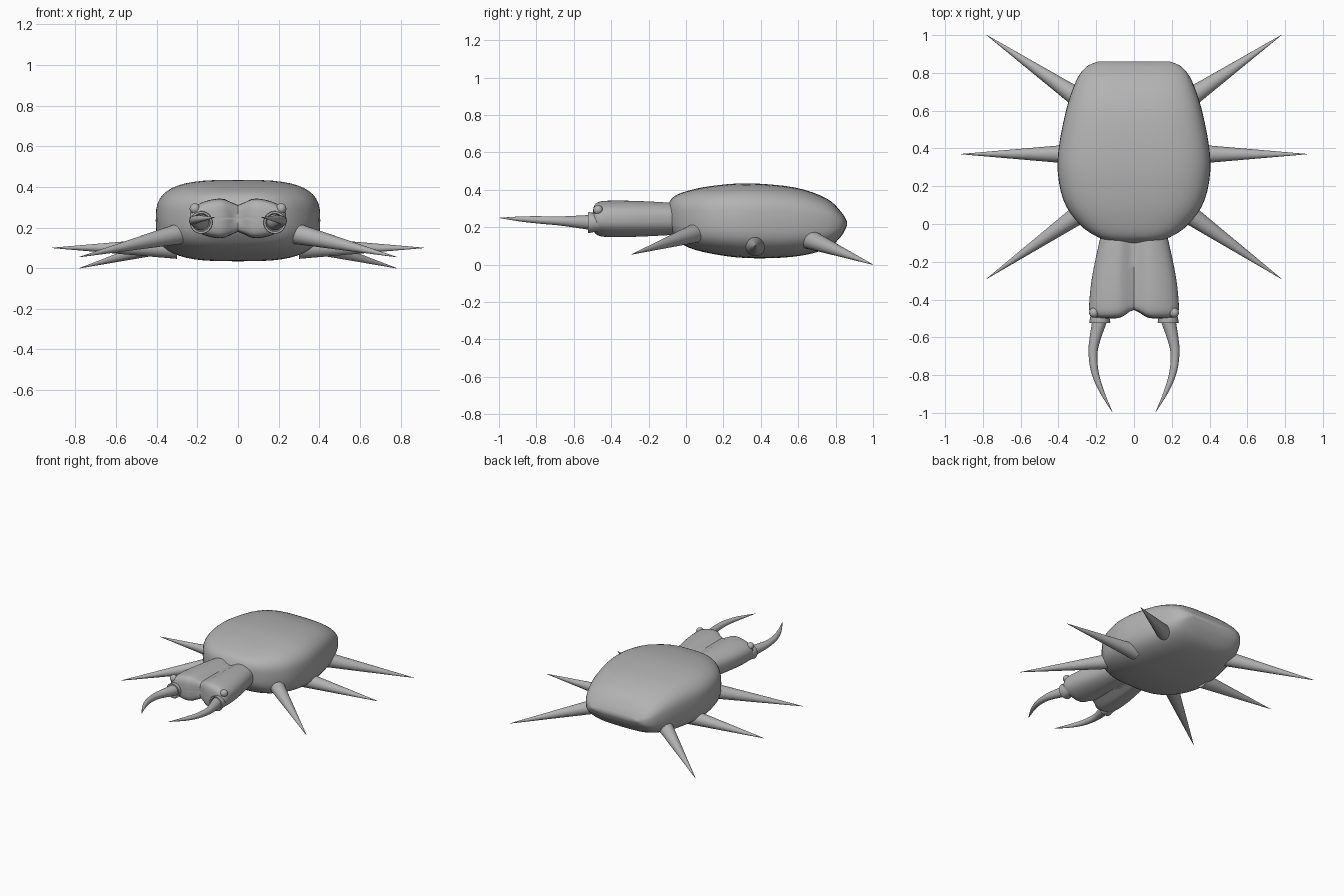
import bpy, bmesh, math
from mathutils import Vector

if "Cube" in bpy.data.objects:
    bpy.data.objects.remove(bpy.data.objects["Cube"])

grey = bpy.data.materials.new("plain grey")
grey.use_nodes = True
COLOR = (0.45, 0.45, 0.45, 1)
grey.diffuse_color = COLOR
grey.node_tree.nodes["Principled BSDF"].inputs["Base Color"].default_value = COLOR


def finish(name, bm, angle=40):
    bmesh.ops.recalc_face_normals(bm, faces=bm.faces[:])
    mesh = bpy.data.meshes.new(name)
    bm.to_mesh(mesh)
    bm.free()
    mesh.materials.append(grey)
    obj = bpy.data.objects.new(name, mesh)
    bpy.context.collection.objects.link(obj)
    bpy.ops.object.select_all(action='DESELECT')
    obj.select_set(True)
    bpy.context.view_layer.objects.active = obj
    bpy.ops.object.shade_smooth_by_angle(angle=math.radians(angle))
    return obj


def spline(rows, steps):
    """Catmull-Rom interpolation through rows of numbers."""
    out = []
    for i in range(len(rows) - 1):
        p0, p1 = rows[max(i - 1, 0)], rows[i]
        p2, p3 = rows[i + 1], rows[min(i + 2, len(rows) - 1)]
        for s in range(steps):
            t = s / steps
            out.append([b + 0.5 * t * (c - a + t * (2*a - 5*b + 4*c - d + t * (3*(b - c) + d - a)))
                        for a, b, c, d in zip(p0, p1, p2, p3)])
    return out + [rows[-1]]


def power(v, n):
    return math.copysign(abs(v) ** (2 / n), v)


def loft(name, rows, n=2, steps=4, sides=48, warp=None):
    """Rows are (y, centre x, centre z, half width, half height)."""
    bm = bmesh.new()
    rings = []
    for y, cx, cz, hw, hh in spline(rows, steps):
        ring = []
        for k in range(sides):
            a = 2 * math.pi * k / sides
            p = Vector((cx + hw * power(math.cos(a), n), y, cz + hh * power(math.sin(a), n)))
            ring.append(bm.verts.new(warp(p, cz) if warp else p))
        rings.append(ring)
    for a, b in zip(rings, rings[1:]):
        for k in range(sides):
            j = (k + 1) % sides
            bm.faces.new((a[k], a[j], b[j], b[k]))
    bm.faces.new(rings[0])
    bm.faces.new(rings[-1])
    return finish(name, bm)


# Body: rounded shell with a flat wedge at the rear
body = [(-0.10, 0.26, 0.09, 0.05), (-0.07, 0.26, 0.19, 0.10), (0.0, 0.245, 0.29, 0.147),
        (0.13, 0.24, 0.375, 0.18), (0.33, 0.235, 0.405, 0.20), (0.58, 0.228, 0.365, 0.185),
        (0.75, 0.22, 0.31, 0.135), (0.83, 0.217, 0.255, 0.065), (0.86, 0.22, 0.19, 0.012)]
loft("body", [(y, 0, z, w, h) for y, z, w, h in body], n=3.1)


# Head: two lobes with a lengthwise groove and a notch in front
def lobes(p, cz):
    dip = math.exp(-(p.x / 0.05) ** 2)
    p.z = cz + (p.z - cz) * (1 - 0.36 * dip)
    if p.y < -0.4:
        p.y += 0.045 * dip * min(1, (-0.4 - p.y) / 0.1)
    return p


head = [(0.0, 0.16, 0.085), (-0.10, 0.185, 0.095), (-0.28, 0.222, 0.102), (-0.42, 0.237, 0.102),
        (-0.475, 0.232, 0.092), (-0.495, 0.205, 0.065), (-0.50, 0.14, 0.025), (-0.50, 0.10, 0.004)]
loft("head", [(y, 0, 0.245, w, h) for y, w, h in head], n=2.5, sides=64, warp=lobes)

# Paired head parts
mandible = [(-0.48, 0.18, 0.227, 0.042), (-0.53, 0.186, 0.227, 0.038), (-0.60, 0.204, 0.23, 0.031),
            (-0.68, 0.217, 0.234, 0.024), (-0.78, 0.208, 0.239, 0.020), (-0.88, 0.174, 0.244, 0.014),
            (-0.995, 0.115, 0.25, 0.001)]
collar = [(-0.40, 0.042), (-0.49, 0.050), (-0.52, 0.056), (-0.525, 0.054),
          (-0.525, 0.045), (-0.505, 0.040)]
for side, s in (("left", 1), ("right", -1)):
    loft(side + "_mandible", [(y, s * x, z, r, r) for y, x, z, r in mandible], sides=20)
    loft(side + "_collar", [(y, s * 0.181, 0.225, r, r) for y, r in collar], steps=1, sides=24)
    bm = bmesh.new()
    bmesh.ops.create_uvsphere(bm, u_segments=20, v_segments=12, radius=0.026)
    bmesh.ops.translate(bm, verts=bm.verts, vec=(s * 0.212, -0.47, 0.293))
    finish(side + "_eye", bm)

    # Legs: straight spikes from the underside of the body
    for pos, base, tip in (("front", (0.265, 0.07, 0.175), (0.78, -0.29, 0.055)),
                           ("middle", (0.30, 0.37, 0.10), (0.915, 0.37, 0.10)),
                           ("rear", (0.27, 0.65, 0.14), (0.78, 1.0, 0.0))):
        a, b = (Vector((s * p[0], p[1], p[2])) for p in (base, tip))
        bm = bmesh.new()
        bmesh.ops.create_cone(bm, cap_ends=True, segments=24, radius1=0.054, radius2=0.001,
                              depth=(b - a).length)
        bmesh.ops.rotate(bm, verts=bm.verts, matrix=(b - a).to_track_quat('Z', 'Y').to_matrix())
        bmesh.ops.translate(bm, verts=bm.verts, vec=(a + b) / 2)
        finish(f"{side}_{pos}_leg", bm)
